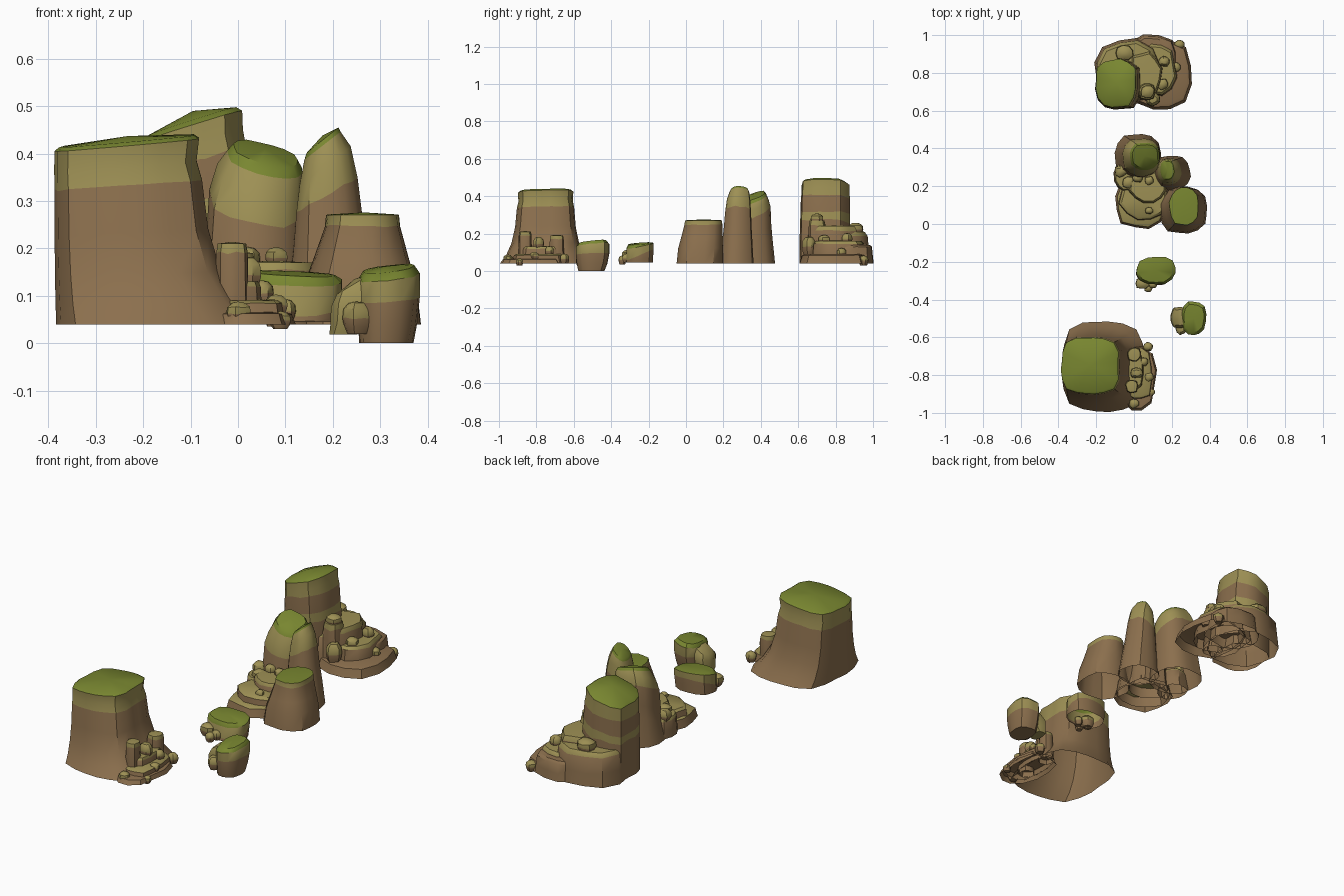
import bpy, bmesh, math, random
from mathutils import Vector

default = bpy.data.objects.get("Cube")
if default:
    bpy.data.objects.remove(default, do_unlink=True)


def make_material(name, rgb):
    mat = bpy.data.materials.new(name)
    mat.use_nodes = True
    mat.diffuse_color = (*rgb, 1)
    mat.node_tree.nodes["Principled BSDF"].inputs["Base Color"].default_value = (*rgb, 1)
    return mat


BROWN, TAN, GREEN = range(3)
MATERIALS = [
    make_material("brown earth", (0.26, 0.16, 0.075)),
    make_material("dry olive", (0.34, 0.28, 0.09)),
    make_material("moss green", (0.19, 0.24, 0.03)),
]
GROUND = 0.04


def ellipse_point(shape, angle, power):
    """Point on a squarish ellipse given as centre x, centre y, radius x, radius y."""
    cx, cy, rx, ry = shape
    c, s = math.cos(angle), math.sin(angle)
    k = (abs(c) ** power + abs(s) ** power) ** (-1 / power)
    return Vector((cx + rx * c * k, cy + ry * s * k))


def rock(name, foot, crown, top, levels, base=GROUND, slope=(0, 0), cap=GREEN, sides=16,
         power=2.6, seed=1, rough=0.05, closed=False, dome=0.01, rim=0.88, tilt=0):
    """Loft from foot to crown; each level is height share, blend share, colour below it.
    Slope leans the top, tilt leans only the bands between foot and top."""
    rng = random.Random(seed)
    wobble = [1 + rng.uniform(-rough, rough) for _ in range(sides)]
    bm = bmesh.new()
    middle = Vector(crown[:2])

    def ring(share, blend, shrink=1.0):
        verts = []
        for i in range(sides):
            a = math.tau * (i + 0.5) / sides
            low = ellipse_point(foot, a, power)
            high = ellipse_point(crown, a, power)
            centre = Vector(foot[:2]).lerp(middle, blend)
            p = low + (high - low) * blend
            p = centre + (p - centre) * wobble[i] * shrink
            lean = (p.x - middle.x) * slope[0] + (p.y - middle.y) * slope[1]
            uneven = rng.uniform(-rough, rough) * 0.25 if 0 < share < 0.9 else 0
            z = base + (share + uneven) * (top + lean - base)
            z += tilt * (p.y - middle.y) * math.sin(math.pi * share)
            verts.append(bm.verts.new((p.x, p.y, z)))
        return verts

    rings = [ring(*level[:2]) for level in levels]
    rings.append(ring(1, 1, rim))
    colours = [level[2] for level in levels[1:]] + [cap]
    for low, high, colour in zip(rings, rings[1:], colours):
        for i in range(sides):
            j = (i + 1) % sides
            bm.faces.new((low[i], low[j], high[j], high[i])).material_index = colour
    # gently domed top
    peak = bm.verts.new((middle.x, middle.y, top + dome))
    for i in range(sides):
        bm.faces.new((rings[-1][i], rings[-1][(i + 1) % sides], peak)).material_index = cap
    if closed:
        bm.faces.new(rings[0][::-1]).material_index = levels[1][2]
    mesh = bpy.data.meshes.new(name)
    bm.to_mesh(mesh)
    bm.free()
    for mat in MATERIALS:
        mesh.materials.append(mat)
    obj = bpy.data.objects.new(name, mesh)
    bpy.context.collection.objects.link(obj)
    bpy.ops.object.select_all(action="DESELECT")
    obj.select_set(True)
    bpy.context.view_layer.objects.active = obj
    bpy.ops.object.shade_smooth_by_angle(angle=math.radians(38))


LEDGE = [(0, 0, BROWN), (0.4, 0.5, BROWN), (0.88, 1, BROWN)]
PEBBLE = [(0, 0, BROWN), (0.25, 0.7, BROWN), (0.5, 1, BROWN), (0.8, 0.8, TAN)]


def ledge(name, x, y, rx, ry, top, seed, cap=TAN, power=2.6):
    rock(name, (x, y, rx, ry), (x, y, rx * 0.92, ry * 0.92), top, LEDGE, cap=cap,
         sides=12, seed=seed, rough=0.09, dome=0.004, power=power, rim=0.9)


def pebbles(name, stones):
    for n, (x, y, r, base, top) in enumerate(stones):
        rock(f"{name}_{n + 1}", (x, y, r * 0.65, r * 0.65), (x, y, r, r * 0.9), top,
             PEBBLE, base=base, cap=TAN, sides=9, seed=n + 5, rough=0.12, closed=True,
             rim=0.55, dome=0.003, power=2.2)


# Front butte with a broad skirt
rock("front_butte", (-0.165, -0.755, 0.215, 0.238), (-0.233, -0.75, 0.152, 0.148), 0.427,
     [(0, 0, BROWN), (0.12, 0.35, BROWN), (0.28, 0.65, BROWN), (0.5, 0.85, BROWN),
      (0.76, 0.95, BROWN), (0.86, 1.04, TAN), (0.98, 1, TAN)],
     slope=(0.09, 0.02), power=3.4, sides=20, rough=0.025, rim=0.93)
ledge("front_lower_ledge", 0.015, -0.82, 0.1, 0.165, 0.065, 2, BROWN)
ledge("front_middle_ledge", 0.02, -0.79, 0.08, 0.15, 0.09, 3)
ledge("front_upper_ledge", 0, -0.77, 0.055, 0.12, 0.13, 4)
ledge("front_pillar", -0.012, -0.86, 0.035, 0.035, 0.21, 5)
ledge("front_back_pillar", 0, -0.69, 0.037, 0.04, 0.19, 6)
pebbles("front_pebble", [
    (0.015, -0.79, 0.032, 0.11, 0.18), (0.05, -0.73, 0.025, 0.08, 0.13),
    (0.075, -0.65, 0.028, 0.04, 0.09), (0.08, -0.81, 0.025, 0.06, 0.1),
    (0.0, -0.95, 0.028, 0.04, 0.085), (0.09, -0.89, 0.022, 0.03, 0.065)])

# Middle cluster: two columns, a spire and low ledges
rock("middle_front_column", (0.26, 0.075, 0.13, 0.122), (0.265, 0.095, 0.077, 0.098), 0.272,
     [(0, 0, BROWN), (0.35, 0.2, BROWN), (0.6, 0.55, BROWN), (0.89, 0.95, BROWN),
      (0.995, 1, TAN)], seed=3, dome=0.004)
rock("middle_spire", (0.2, 0.27, 0.098, 0.095), (0.178, 0.285, 0.037, 0.055), 0.428,
     [(0, 0, BROWN), (0.25, 0.22, BROWN), (0.45, 0.42, BROWN), (0.69, 0.58, BROWN),
      (0.85, 0.75, TAN), (0.97, 1, TAN)], slope=(0.8, 0), seed=4)
rock("middle_back_column", (0.02, 0.35, 0.12, 0.13), (0.058, 0.36, 0.075, 0.07), 0.40,
     [(0, 0, BROWN), (0.3, 0.3, BROWN), (0.45, 0.42, BROWN), (0.72, 0.5, BROWN),
      (0.85, 0.7, TAN), (0.95, 0.95, TAN)], slope=(-0.25, 0.35), seed=6, tilt=0.3)
ledge("middle_lower_ledge", 0.04, 0.11, 0.145, 0.14, 0.09, 7)
ledge("middle_middle_ledge", 0.055, 0.145, 0.135, 0.13, 0.13, 8)
ledge("middle_upper_ledge", 0.075, 0.2, 0.105, 0.095, 0.17, 9)
ledge("middle_side_ledge", -0.04, 0.25, 0.065, 0.08, 0.14, 10)
pebbles("middle_pebble", [
    (0.08, 0.07, 0.02, 0.11, 0.15), (-0.03, 0.22, 0.035, 0.12, 0.17),
    (0.02, 0.245, 0.03, 0.15, 0.2), (0.08, 0.23, 0.025, 0.16, 0.2),
    (-0.07, 0.28, 0.035, 0.12, 0.18)])

# Back tower rising from stepped ledges
rock("back_tower", (-0.08, 0.74, 0.125, 0.135), (-0.095, 0.745, 0.107, 0.128), 0.468,
     [(0, 0, BROWN), (0.35, 0.2, BROWN), (0.5, 0.35, BROWN), (0.6, 0.5, TAN),
      (0.8, 0.7, BROWN), (0.88, 0.95, TAN), (0.975, 1, TAN)],
     slope=(0.32, -0.03), seed=8, power=2.8, dome=0.022)
ledge("back_broad_ledge", -0.03, 0.81, 0.18, 0.165, 0.21, 11)
ledge("back_lower_ledge", 0.148, 0.79, 0.155, 0.18, 0.09, 12, BROWN, 3)
ledge("back_rear_ledge", 0.09, 0.88, 0.145, 0.118, 0.14, 13, BROWN)
ledge("back_middle_ledge", 0.12, 0.815, 0.11, 0.14, 0.16, 14)
ledge("back_upper_ledge", 0.06, 0.79, 0.09, 0.13, 0.24, 15)
ledge("back_pillar", 0.07, 0.7, 0.048, 0.05, 0.27, 16)
pebbles("back_pebble", [
    (-0.05, 0.905, 0.045, 0.19, 0.255), (0.07, 0.7, 0.038, 0.25, 0.305),
    (0.16, 0.86, 0.032, 0.14, 0.2), (0.15, 0.74, 0.032, 0.14, 0.19),
    (0.1, 0.66, 0.04, 0.08, 0.18), (0.24, 0.95, 0.028, 0.03, 0.08),
    (0.22, 0.83, 0.028, 0.07, 0.12)])

# Two loose boulders with mossy tops
rock("near_boulder", (0.312, -0.505, 0.056, 0.07), (0.317, -0.498, 0.064, 0.09), 0.157,
     [(0, 0, BROWN), (0.25, 0.6, BROWN), (0.58, 1, BROWN), (0.89, 1, TAN)],
     base=0, slope=(0.12, 0.1), sides=14, seed=2, closed=True, dome=0.006, rim=0.82)
rock("near_side_boulder", (0.222, -0.495, 0.03, 0.045), (0.245, -0.495, 0.05, 0.058), 0.125,
     [(0, 0, TAN), (0.3, 0.7, TAN), (0.75, 1, TAN)], base=0.018, slope=(0.6, 0),
     cap=TAN, sides=10, seed=9, closed=True, rim=0.75)
rock("far_boulder", (0.112, -0.25, 0.1, 0.075), (0.117, -0.245, 0.103, 0.074), 0.147,
     [(0, 0.2, BROWN), (0.2, 0.6, BROWN), (0.42, 1, BROWN), (0.89, 1, TAN)],
     base=0.045, slope=(-0.05, 0.08), sides=14, seed=12, dome=0.005, rim=0.86, tilt=0.4)
pebbles("loose_pebble", [
    (0.045, -0.315, 0.035, 0.05, 0.11), (0.075, -0.34, 0.023, 0.035, 0.08),
    (0.1, -0.32, 0.025, 0.045, 0.09), (0.25, -0.555, 0.033, 0.02, 0.085)])
